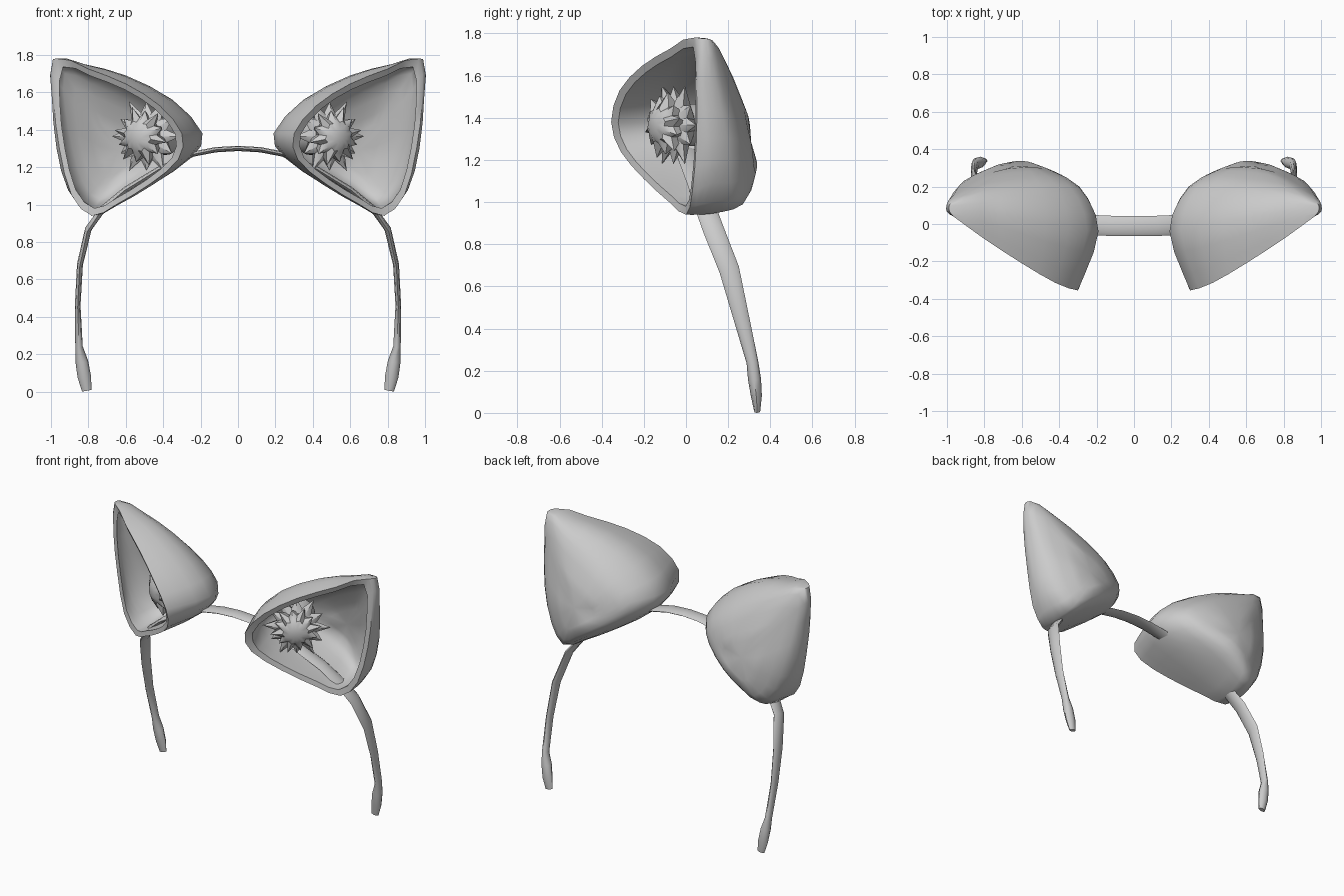
import bpy, bmesh, math
from mathutils import Vector as V

if "Cube" in bpy.data.objects:
    bpy.data.objects.remove(bpy.data.objects["Cube"])


def spline(p, n, closed):
    """Catmull-Rom through points p, n steps per span."""
    m, out = len(p), []
    get = (lambda i: p[i % m]) if closed else (lambda i: p[max(0, min(m - 1, i))])
    for i in range(m if closed else m - 1):
        a, b, c, d = (get(i + k) for k in (-1, 0, 1, 2))
        for s in range(n):
            t = s / n
            out.append(0.5 * (2 * b + (c - a) * t + (2 * a - 5 * b + 4 * c - d) * t * t
                              + (3 * b - a - 3 * c + d) * t ** 3))
    return out if closed else out + [p[-1]]


def loft(name, loops, angle, mirror=False):
    """Skin closed loops and close both ends with fans."""
    bm = bmesh.new()
    rows = [[bm.verts.new(p) for p in loop] for loop in loops]
    n = len(rows[0])
    for a, b in zip(rows, rows[1:]):
        for i in range(n):
            j = (i + 1) % n
            bm.faces.new((a[i], a[j], b[j], b[i]))
    for row in (rows[0], rows[-1]):
        c = bm.verts.new(sum((v.co for v in row), V()) / n)
        for i in range(n):
            bm.faces.new((row[i], row[(i + 1) % n], c))
    bmesh.ops.recalc_face_normals(bm, faces=bm.faces)
    me = bpy.data.meshes.new(name)
    bm.to_mesh(me)
    bm.free()
    ob = bpy.data.objects.new(name, me)
    bpy.context.collection.objects.link(ob)
    bpy.ops.object.select_all(action='DESELECT')
    ob.select_set(True)
    bpy.context.view_layer.objects.active = ob
    bpy.ops.object.shade_smooth_by_angle(angle=math.radians(angle))
    if mirror:
        mod = ob.modifiers.new("mirror", 'MIRROR')
        mod.use_mirror_merge = False
    return ob


# Ears: rim of the opening, widest shell loop, back loop (from the tip, anticlockwise)
rim = [(.965, .04, 1.78), (.80, -.08, 1.725), (.60, -.21, 1.645), (.42, -.315, 1.53),
       (.30, -.355, 1.38), (.32, -.31, 1.24), (.47, -.20, 1.11), (.65, -.08, 1.0),
       (.78, .0, .94), (.89, .03, 1.05), (.955, .05, 1.3), (.985, .05, 1.57)]
mid = [(.99, .08, 1.775), (.82, .07, 1.75), (.60, .03, 1.69), (.35, -.02, 1.56),
       (.19, -.04, 1.38), (.25, .0, 1.25), (.45, .06, 1.11), (.65, .09, .995),
       (.78, .12, .945), (.91, .13, 1.09), (.97, .12, 1.3), (.995, .09, 1.57)]
back = [(.955, .14, 1.74), (.80, .18, 1.68), (.60, .20, 1.59), (.42, .21, 1.48),
        (.29, .19, 1.37), (.33, .22, 1.26), (.48, .28, 1.15), (.62, .29, 1.06),
        (.75, .27, .99), (.85, .25, 1.10), (.91, .23, 1.3), (.95, .18, 1.52)]
rim, mid, back = ([V(p) for p in l] for l in (rim, mid, back))
hub = V((.62, .335, 1.24))
cap = [p.lerp(hub, .6) + V((0, .02, 0)) for p in back]
outer = [spline(l, 2, True) for l in (rim, mid, back, cap)]
heart = V((.66, -.02, 1.34))
inner = [[p.lerp(heart, .1) for p in l] for l in outer]


def across(loops):
    cols = [spline(list(c), 3, False) for c in zip(*loops)]
    return [list(r) for r in zip(*cols)]


loft("ear", across(inner)[::-1] + across(outer), 50, True)

# Fur tufts: layered spiky rosettes facing out of the ear opening
axis = V((.51, -.86, 0))
side, up = V((.86, .51, 0)), V((0, 0, 1))


def ring(center, radii, turn=0.0):
    n = len(radii)
    return [center + r * (math.cos(a) * side + math.sin(a) * up)
            for r, a in ((radii[i], turn + math.tau * i / n) for i in range(n))]


for name, depth, tip, valley, turn in (("back_fur", 0, .215, .13, 0),
                                       ("front_fur", .06, .165, .10, .2)):
    c = V((.49, -.06, 1.365)) + axis * depth
    n = 12
    star = [(tip * (1 - .14 * (i % 4 == 2))) if i % 2 == 0 else valley for i in range(2 * n)]
    loft(name, [ring(c - axis * .2, [.10] * 2 * n, turn),
                ring(c - axis * .06, [.10] * 2 * n, turn),
                ring(c, star, turn),
                ring(c + axis * .035, [.085, .075] * n, turn),
                ring(c + axis * .055, [.04] * 2 * n, turn)], 30, True)

# Headband: centre point, half width, half thickness
half = [(.0, -.01, 1.30, .054, .014), (.12, -.01, 1.293, .054, .014),
        (.24, -.005, 1.27, .054, .014), (.42, .02, 1.19, .052, .015),
        (.60, .06, 1.08, .051, .016), (.72, .09, .98, .05, .017),
        (.80, .13, .87, .05, .018), (.845, .205, .68, .048, .016),
        (.857, .26, .46, .038, .015), (.85, .315, .24, .028, .020),
        (.835, .325, .16, .031, .034), (.822, .334, .08, .026, .036),
        (.808, .338, .005, .014, .026)]
path = [(-x, y, z, w, t) for x, y, z, w, t in half[:0:-1]] + half
pts = [V(p[:3]) for p in path]
loops = []
for i, p in enumerate(pts):
    tan = (pts[min(i + 1, len(pts) - 1)] - pts[max(i - 1, 0)]).normalized()
    wide = (V((0, 1, 0)) - tan * tan.y).normalized()
    thick = tan.cross(wide)
    loops.append([p + wide * path[i][3] * math.cos(a) + thick * path[i][4] * math.sin(a)
                  for a in (math.tau * k / 8 for k in range(8))])
loft("headband", loops, 50)
